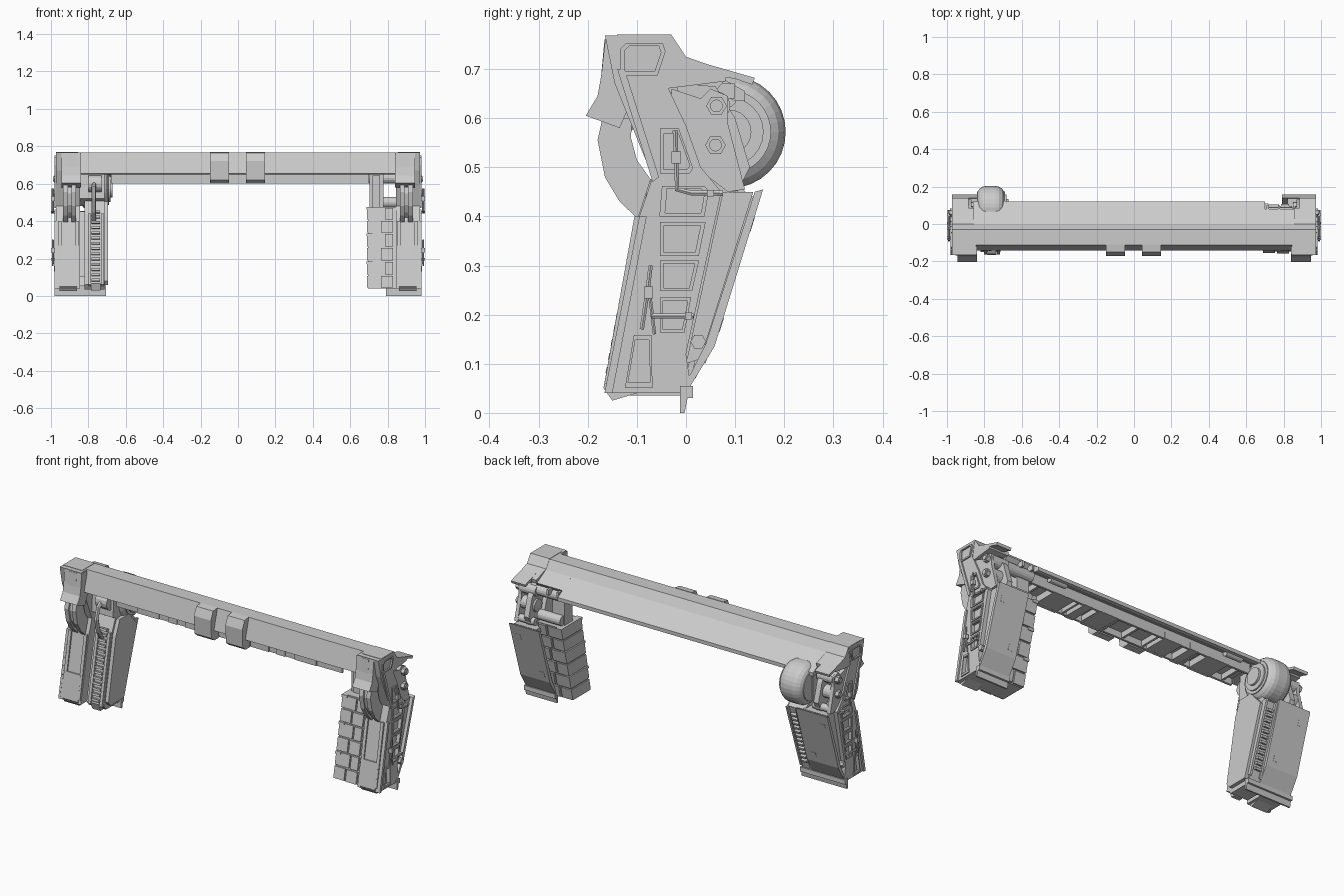
import bpy, bmesh, math
from mathutils import Matrix, Vector

if "Cube" in bpy.data.objects:
    bpy.data.objects.remove(bpy.data.objects["Cube"])


def to_mesh(name, cu, mat=Matrix()):
    """Turn a temporary curve into a welded mesh object."""
    tmp = bpy.data.objects.new("tmp", cu)
    bpy.context.collection.objects.link(tmp)
    dg = bpy.context.evaluated_depsgraph_get()
    me = bpy.data.meshes.new_from_object(tmp.evaluated_get(dg))
    bpy.data.objects.remove(tmp)
    me.transform(mat)
    bm = bmesh.new()
    bm.from_mesh(me)
    bmesh.ops.remove_doubles(bm, verts=bm.verts, dist=1e-5)
    bmesh.ops.recalc_face_normals(bm, faces=bm.faces)
    for f in bm.faces:
        f.smooth = False
    bm.to_mesh(me)
    bm.free()
    me.name = name
    ob = bpy.data.objects.new(name, me)
    bpy.context.collection.objects.link(ob)
    return ob


def prism(name, pts, x0, x1, s=1, holes=()):
    """Extrude a (y, z) outline, optionally with holes, along x."""
    cu = bpy.data.curves.new(name, 'CURVE')
    cu.dimensions = '2D'
    cu.fill_mode = 'BOTH'
    cu.extrude = (x1 - x0) / 2
    for loop in (pts, *holes):
        sp = cu.splines.new('POLY')
        sp.points.add(len(loop) - 1)
        for p, (y, z) in zip(sp.points, loop):
            p.co = (y, z, 0, 1)
        sp.use_cyclic_u = True
    m = Matrix(((0, 0, 1, s * (x0 + x1) / 2), (1, 0, 0, 0), (0, 1, 0, 0), (0, 0, 0, 1)))
    return to_mesh(name, cu, m)


def tube(name, pts, r):
    cu = bpy.data.curves.new(name, 'CURVE')
    cu.dimensions = '3D'
    cu.bevel_depth, cu.bevel_resolution, cu.use_fill_caps = r, 1, True
    sp = cu.splines.new('POLY')
    sp.points.add(len(pts) - 1)
    for p, c in zip(sp.points, pts):
        p.co = (*c, 1)
    return to_mesh(name, cu)


def from_bm(name, bm):
    me = bpy.data.meshes.new(name)
    bm.to_mesh(me)
    bm.free()
    ob = bpy.data.objects.new(name, me)
    bpy.context.collection.objects.link(ob)
    return ob


def boxes(name, items, tilt=0.0):
    """Several (centre, size) boxes in one mesh, tilted about x."""
    bm = bmesh.new()
    for c, d in items:
        bmesh.ops.create_cube(bm, size=1, matrix=Matrix.Translation(c)
                              @ Matrix.Rotation(tilt, 4, 'X') @ Matrix.Diagonal((*d, 1)))
    return from_bm(name, bm)


def discs(name, items, n):
    """Several x-axis cylinders (x0, x1, y, z, radius) in one mesh."""
    bm = bmesh.new()
    for x0, x1, y, z, r in items:
        bmesh.ops.create_cone(bm, cap_ends=True, segments=n, radius1=r, radius2=r, depth=abs(x1 - x0),
                              matrix=Matrix.Translation(((x0 + x1) / 2, y, z)) @ Matrix.Rotation(math.pi / 2, 4, 'Y'))
    return from_bm(name, bm)


def inset(loop, k):
    c = sum((Vector(p) for p in loop), Vector((0, 0))) / len(loop)
    return [tuple(c + (Vector(p) - c) * k) for p in loop]


# Cross beam with sloped back roof, underside channel and front blocks
prism("cross_beam", [(-.112, .768), (-.03, .768), (0, .722), (.12, .655), (.12, .635), (.1, .635), (.06, .655),
                     (-.13, .65), (-.143, .655)], -.86, .70)
prism("beam_right_end", [(-.112, .768), (-.03, .768), (0, .722), (.08, .678), (.06, .655), (-.13, .65),
                         (-.143, .655)], .70, .86)
boxes("underside_rails", [((.01, -.085, .63), (1.38, .012, .06)), ((.01, .05, .63), (1.38, .012, .06)),
                          ((.01, -.02, .645), (1.38, .13, .02))])
boxes("underside_ribs", [((-.62 + i * .125, -.018, .63), (.012, .125, .05)) for i in range(11)])
boxes("underside_pads", [((sx * x, -.02, .618), (w, .155, .035)) for sx in (-1, 1)
                         for x, w in ((.2, .11), (.33, .05), (.48, .13))])
discs("underside_pistons", [(sx * .5, sx * .6, .085, .64, .018) for sx in (-1, 1)], 12)
for x0 in (-.15, .042):
    prism("front_block", [(-.11, .77), (-.15, .765), (-.17, .72), (-.165, .62), (-.14, .6), (-.1, .6)], x0, x0 + .103)

# Outlines shared by both legs
LEG = [(-.165, .768), (-.03, .768), (-.045, .68), (0, .585), (.03, .5), (.072, .45), (.0, .12), (.012, .04),
       (-.165, .04), (-.095, .4), (-.068, .48), (-.145, .67)]
WINDOWS = [[(-.13, .74), (-.12, .75), (-.05, .75), (-.045, .735), (-.06, .69), (-.13, .69)],
           [(-.05, .575), (-.015, .575), (.012, .5), (.005, .49), (-.05, .49)],
           [(-.045, .46), (.035, .46), (.043, .45), (.035, .402), (-.05, .402)]]
for zb, zt in ((.322, .386), (.25, .308), (.165, .233)):
    w = (zb - .165) * .18
    WINDOWS.append([(-.05, zt), (.008 + w, zt), (-.005 + w, zb), (-.05, zb)])
WINDOWS.append([(-.105, .155), (-.072, .155), (-.07, .055), (-.122, .055)])
GUARD = [(-.17, .6), (-.18, .555), (-.165, .48), (-.135, .43), (-.098, .395), (-.072, .475), (-.1, .515),
         (-.112, .56), (-.11, .6)]

for s, side in ((-1, "left"), (1, "right")):
    # Outer leg: solid core, windowed side plate and window rims
    prism(side + "_leg_core", LEG, .845, .958, s)
    prism(side + "_leg_side_plate", LEG, .958, .974, s, WINDOWS)
    for w in WINDOWS:
        prism(side + "_window_rim", inset(w, 1.08), .97, .98, s, [inset(w, .86)])
    prism(side + "_leg_front_rail", [(-.095, .4), (-.08, .4), (-.15, .04), (-.166, .04)], .972, .982, s)
    prism(side + "_diagonal_rail", [(-.14, .70), (-.125, .70), (-.055, .48), (-.068, .47)], .972, .982, s)
    # End cap, flared front flap, curved guard and thin rear visor
    prism(side + "_end_cap", [(-.14, .77), (-.03, .77), (0, .725), (.085, .695), (.08, .675), (-.04, .66),
                              (-.13, .65)], .855, .972, s)
    prism(side + "_front_flap", [(-.164, .765), (-.12, .765), (-.1, .66), (-.135, .58), (-.204, .605),
                                 (-.18, .645), (-.172, .69)], .84, .945, s)
    prism(side + "_flap_rib", [(-.166, .76), (-.15, .76), (-.15, .7), (-.175, .66)], .87, .915, s)
    for x in (.865, .91):
        prism(side + "_curved_guard", GUARD, x, x + .025, s)
    prism(side + "_guard_bridge", inset(GUARD, .8)[:5] + [(-.09, .45)], .885, .915, s)
    prism(side + "_rear_visor", [(-.01, .725), (.14, .682), (.135, .668), (.1, .68), (-.02, .7)], .885, .972, s)
    # Leg front ridges, foot block and bottom lip
    for x in (.85, .945):
        prism(side + "_front_ridge", [(-.105, .4), (-.08, .4), (-.14, .06), (-.166, .06)], x, x + .018, s)
    prism(side + "_foot_block", [(-.143, .19), (-.1, .19), (-.1, .04), (-.15, .025), (-.168, .05)], .86, .955, s)
    # Rear link arms with hex bolts and pivot drums
    prism(side + "_link_arm", [(-.03, .66), (.03, .64), (.05, .66), (.085, .645), (.085, .59), (.12, .455),
                               (.085, .45), (.02, .5), (-.03, .6)], .945, .965, s)
    prism(side + "_link_arm_inner", [(-.02, .67), (.06, .665), (.1, .6), (.13, .5), (.1, .44), (.03, .46)], .87, .9, s)
    discs(side + "_pivot_drum", [(s * .86, s * .955, .06, .625, .03), (s * .86, s * .955, .06, .545, .035),
                                 (s * .85, s * .96, .095, .47, .02)], 16)
    discs(side + "_hex_bolts", [(s * .96, s * .985, .062, .625, .021), (s * .96, s * .985, .06, .545, .021),
                                (s * .95, s * .985, .025, .145, .016)], 6)
    discs(side + "_bolt_heads", [(s * .98, s * .99, .062, .625, .013), (s * .98, s * .99, .06, .545, .013)], 12)
    # Grab handles and cables on the side plate
    X = s * .99
    tube(side + "_upper_handle", [(X, -.022, .575), (X, -.018, .455), (X, .01, .448), (X, .075, .447)], .006)
    tube(side + "_lower_handle", [(X, -.072, .3), (X, -.078, .25), (X, -.09, .17)], .005)
    tube(side + "_lower_handle_fork", [(X, -.075, .25), (X, -.064, .16)], .004)
    tube(side + "_cross_bar", [(X, -.07, .197), (X, .015, .197)], .006)
    boxes(side + "_handle_clamps", [((X, -.02, .52), (.02, .02, .024)), ((X, -.076, .245), (.02, .018, .024)),
                                    ((X, .005, .197), (.02, .014, .014)), ((X, .05, .447), (.02, .014, .014))])
    # Rear shield, its stand-offs and the ground tongue
    x0 = .78 if s < 0 else .79
    prism(side + "_rear_shield", [(.157, .455), (.058, .135), (.003, .045), (-.006, .05), (.04, .14), (.14, .45)], x0, .972, s)
    prism(side + "_shield_flange", [(.137, .45), (.03, .11), (.0, .1), (.075, .45)], x0 + .03, .955, s)
    prism(side + "_ground_tongue", [(-.012, 0), (-.003, 0), (.003, .03), (.014, .03), (.014, .055), (-.012, .055)],
          .705 if s < 0 else .79, .98, s)
    boxes(side + "_shield_latches", [((s * .93, .131, .385), (.03, .01, .03)), ((s * .83, .068, .18), (.03, .01, .03))],
          -.3)

# Left inner column with toothed tracks front and back
COL = [(-.04, .53), (.05, .53), (.13, .44), (.012, .07), (0, .035), (-.13, .035), (-.15, .06), (-.078, .44)]
prism("left_column", COL, .715, .82, -1)
prism("left_column_inner_plate", inset(COL, .9), .695, .72, -1)
for x in (.795, .725):
    prism("front_track_rail", [(-.092, .44), (-.07, .44), (-.14, .05), (-.164, .06)], x - .008, x + .008, -1)
prism("front_track_tip", [(-.165, .07), (-.13, .07), (-.13, .03), (-.15, .03)], .735, .785, -1)
boxes("front_track_teeth", [((-.76, -.153 + i * .0053, .085 + i * .028), (.045, .02, .012)) for i in range(14)], -.19)
boxes("back_track_teeth", [((-.747, .03 + i * .0082, .11 + i * .026), (.034, .024, .012)) for i in range(12)], -.3)
for x in (.715, .775):
    prism("back_track_rail", [(.145, .44), (.11, .44), (.0, .08), (.02, .07)], x - .006, x + .006, -1)

# Left hinge: domed drum with side rings, hub and clamp
hinge = discs("left_hinge_drum", [(-.84, -.69, .088, .572, .115)], 32)
b = hinge.modifiers.new("rounding", 'BEVEL')
b.width, b.segments, b.limit_method, b.angle_limit = .05, 4, 'ANGLE', .8
discs("left_hinge_rings", [(-.84, -.826, .088, .572, .085), (-.704, -.69, .088, .572, .085)], 32)
discs("left_hinge_hub", [(-.695, -.682, .088, .572, .07), (-.69, -.67, .088, .572, .045)], 24)
prism("left_hinge_neck", [(-.06, .66), (.1, .66), (.1, .5), (.0, .48), (-.07, .52)], .715, .845, -1)
discs("left_front_knob", [(-.80, -.73, -.06, .6, .045)], 16)
tube("left_hose", [(-.77, -.07, .62), (-.77, -.12, .58), (-.77, -.135, .52), (-.77, -.12, .45), (-.77, -.085, .4)], .012)

# Right inner stack of armoured blocks with hanging strut
CUTS = (.04, .11, .185, .26, .335, .405, .475)


def slab(name, z0, z1, x0, x1, d):
    """Block following the rake of the leg between two heights."""
    (a0, b0), (a1, b1) = [(-.155 + (z - .04) * .19, (z - .04) * .24) for z in (z0, z1)]
    prism(name, [(a0 - d, z0), (b0 + d, z0), (b1 + d, z1), (a1 - d, z1)], x0, x1)


slab("right_stack_core", .04, .475, .695, .845, -.008)
for i, (z0, z1) in enumerate(zip(CUTS, CUTS[1:])):
    slab("right_stack_block", z0 + .004, z1 - .004, .69, .755 + .02 * (i % 2), 0)
    slab("right_stack_side_block", z0 + .004, z1 - .004, .765 + .02 * (i % 2), .83, .003)
    if i % 2:
        slab("right_stack_rib", z1 - .014, z1, .687, .72, .004)
boxes("right_strut", [((.74, .02, .56), (.075, .07, .2)), ((.74, -.018, .56), (.04, .012, .17))])
discs("right_strut_pivot", [(.69, .86, .05, .63, .03), (.71, .85, .06, .5, .028)], 16)
boxes("right_strut_links", [((.715, .07, .655), (.012, .06, .03)), ((.775, .07, .655), (.012, .06, .03))])
